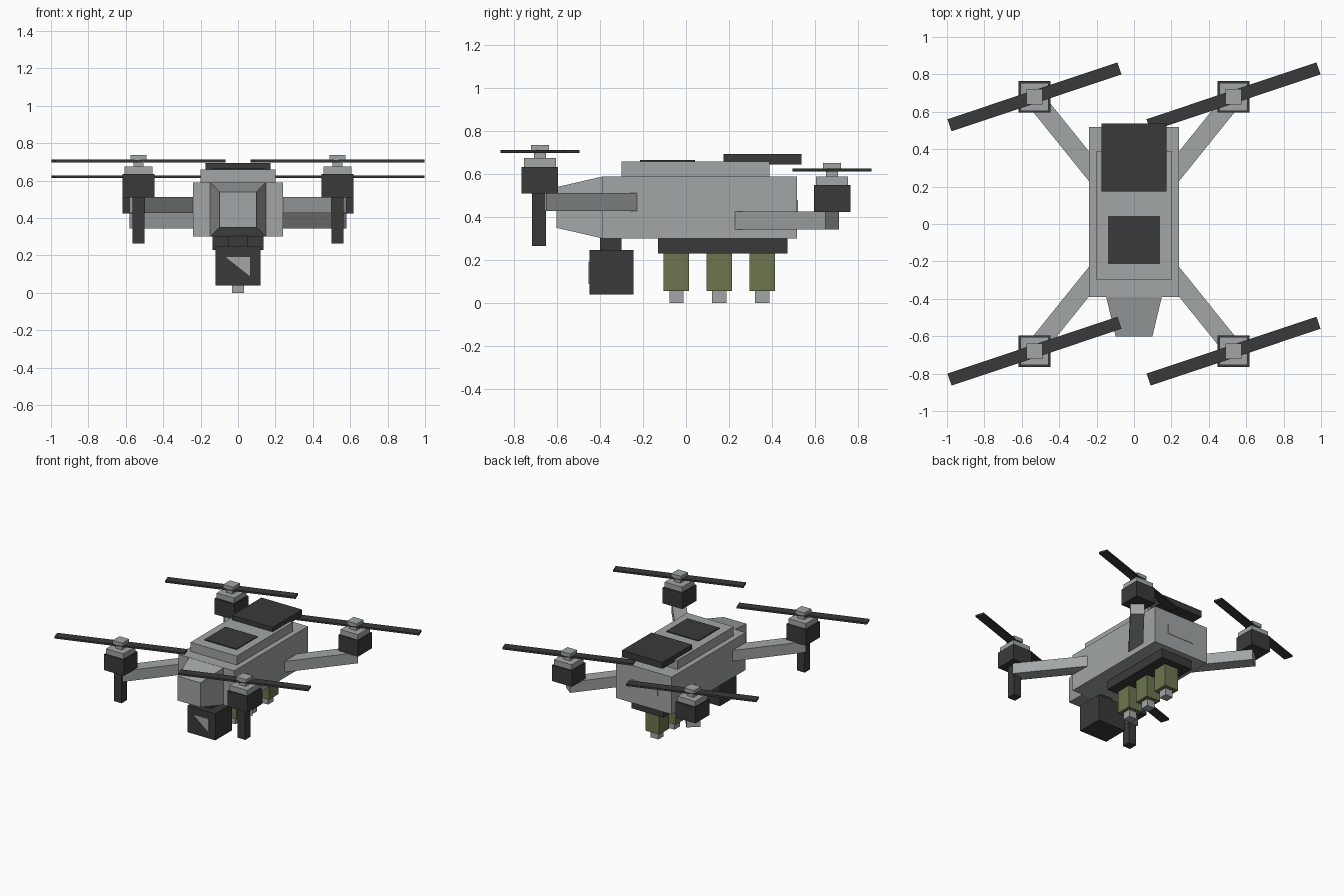
import bpy, bmesh, math
from mathutils import Matrix, Vector

cube = bpy.data.objects.get("Cube")
if cube:
    bpy.data.objects.remove(cube, do_unlink=True)


def material(name, rgb):
    m = bpy.data.materials.new(name)
    m.use_nodes = True
    m.diffuse_color = (*rgb, 1)
    m.node_tree.nodes["Principled BSDF"].inputs["Base Color"].default_value = (*rgb, 1)
    return m


GREY = material("light grey", (0.36, 0.38, 0.38))
DARK = material("charcoal", (0.042, 0.042, 0.042))
OLIVE = material("olive green", (0.15, 0.18, 0.075))


def finish(name, bm, mat):
    bmesh.ops.recalc_face_normals(bm, faces=bm.faces)
    mesh = bpy.data.meshes.new(name)
    bm.to_mesh(mesh)
    bm.free()
    mesh.materials.append(mat)
    obj = bpy.data.objects.new(name, mesh)
    bpy.context.collection.objects.link(obj)
    return obj


def box(name, x, y, z, mat, angle=0.0):
    """Box from (low, high) ranges, turned about its own vertical axis."""
    size = Vector((x[1] - x[0], y[1] - y[0], z[1] - z[0]))
    mid = Vector((x[0] + x[1], y[0] + y[1], z[0] + z[1])) / 2
    bm = bmesh.new()
    bmesh.ops.create_cube(bm, size=1, matrix=Matrix.Diagonal((*size, 1)))
    obj = finish(name, bm, mat)
    obj.location = mid
    obj.rotation_euler.z = angle
    return obj


def square(name, cx, cy, half, z, mat):
    return box(name, (cx - half, cx + half), (cy - half, cy + half), z, mat)


# Fuselage and roof
box("body", (-0.24, 0.24), (-0.39, 0.518), (0.30, 0.59), GREY)
box("roof_plate", (-0.20, 0.20), (-0.30, 0.39), (0.59, 0.66), GREY)
box("rear_roof_pack", (-0.175, 0.175), (0.175, 0.538), (0.645, 0.695), DARK)
box("front_roof_panel", (-0.138, 0.138), (-0.215, 0.043), (0.658, 0.667), DARK)
box("rear_hatch", (-0.12, 0.12), (0.515, 0.521), (0.41, 0.48), GREY)

# Tapered nose
bm = bmesh.new()
bmesh.ops.create_cube(bm, size=1)
for v in bm.verts:
    front = v.co.y < 0
    half_x, half_z = (0.098, 0.095) if front else (0.15, 0.145)
    v.co = (math.copysign(half_x, v.co.x), -0.602 if front else -0.385,
            0.445 + math.copysign(half_z, v.co.z))
finish("nose", bm, GREY)

# Camera under the nose
box("camera_mount", (-0.05, 0.05), (-0.40, -0.30), (0.24, 0.31), DARK)
box("camera_housing", (-0.12, 0.12), (-0.45, -0.245), (0.04, 0.247), DARK)
bm = bmesh.new()
tri = [bm.verts.new((x, -0.449, z)) for x, z in ((-0.067, 0.192), (0.065, 0.192), (0.065, 0.088))]
face = bm.faces.new(tri)
ext = bmesh.ops.extrude_face_region(bm, geom=[face])
bmesh.ops.translate(bm, vec=(0, -0.004, 0),
                    verts=[g for g in ext["geom"] if isinstance(g, bmesh.types.BMVert)])
finish("camera_lens", bm, GREY)

# Payload rail with three canisters
box("payload_rail", (-0.137, 0.137), (-0.13, 0.473), (0.23, 0.30), DARK)
for i in range(3):
    cy = -0.045 + 0.2 * i
    square(f"canister_{i + 1}", 0, cy, 0.06, (0.055, 0.235), OLIVE)
    square(f"canister_tip_{i + 1}", 0, cy, 0.033, (0.0, 0.055), GREY)

# Four arms with motors and rotors; the rear pair sits lower
BLADE_ANGLE = math.radians(18.5)
for side, sx in (("left", 1), ("right", -1)):
    for end, sy, drop in (("front", -1, 0.0), ("rear", 1, 0.085)):
        tag = f"{end}_{side}"
        cx, cy = sx * 0.532, sy * 0.68

        def z(lo, hi):
            return (lo - drop, hi - drop)

        # Arm from inside the body out to the motor
        start = Vector((sx * 0.18, sy * 0.233))
        stop = Vector((sx * 0.54, sy * 0.68))
        mid, span = (start + stop) / 2, stop - start
        half = span.length / 2
        box(f"arm_{tag}", (mid.x - half, mid.x + half), (mid.y - 0.05, mid.y + 0.05),
            z(0.428, 0.512), GREY, math.atan2(span.y, span.x))

        # Motor stack
        square(f"motor_{tag}", cx, cy, 0.085, z(0.51, 0.634), DARK)
        square(f"motor_cap_{tag}", cx, cy, 0.075, z(0.634, 0.675), GREY)
        square(f"rotor_shaft_{tag}", cx, cy, 0.028, z(0.675, 0.705), GREY)
        box(f"rotor_blade_{tag}", (cx - 0.479, cx + 0.479), (cy - 0.034, cy + 0.034),
            z(0.698, 0.712), DARK, BLADE_ANGLE)
        square(f"rotor_hub_{tag}", cx, cy, 0.042, z(0.71, 0.737), GREY)

    # Front landing leg
    square(f"front_leg_{side}", sx * 0.532, -0.685, 0.033, (0.265, 0.515), DARK)
